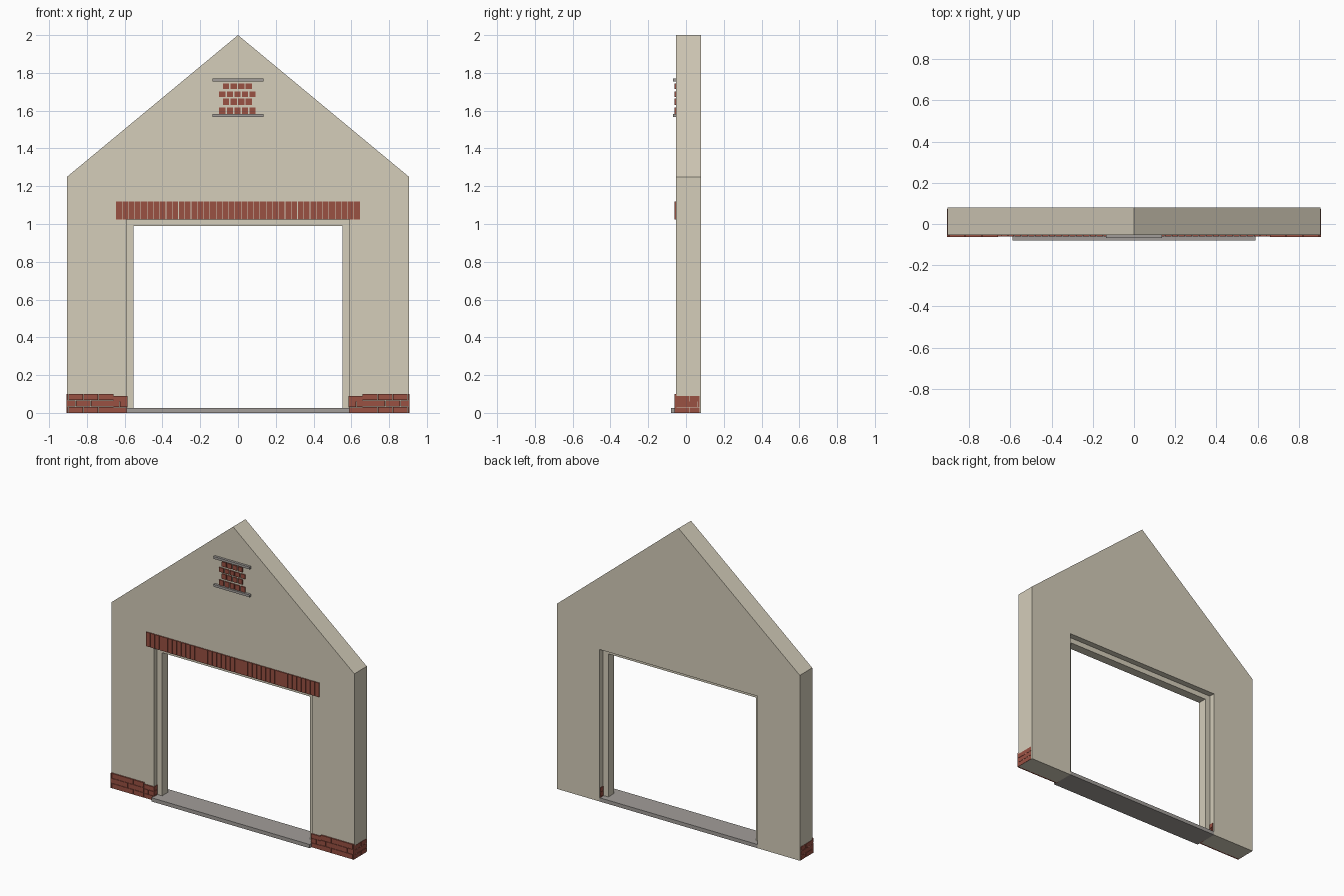
import bpy, bmesh

if "Cube" in bpy.data.objects:
    bpy.data.objects.remove(bpy.data.objects["Cube"])


def material(name, rgb):
    m = bpy.data.materials.new(name)
    m.diffuse_color = (*rgb, 1)
    m.use_nodes = True
    m.node_tree.nodes["Principled BSDF"].inputs["Base Color"].default_value = m.diffuse_color
    return m


CREAM = material("cream_render", (0.66, 0.61, 0.49))
BRICK = material("red_brick", (0.32, 0.082, 0.055))
STONE = material("grey_stone", (0.36, 0.34, 0.32))

FRONT, BACK = -0.053, 0.08      # wall faces
HALF, EAVES, RIDGE = 0.905, 1.25, 2.0
OPEN_X, OPEN_Z = 0.59, 1.025    # doorway half width and height


def finish(name, bm, mat):
    bmesh.ops.recalc_face_normals(bm, faces=bm.faces)
    mesh = bpy.data.meshes.new(name)
    bm.to_mesh(mesh)
    bm.free()
    mesh.materials.append(mat)
    ob = bpy.data.objects.new(name, mesh)
    bpy.context.collection.objects.link(ob)
    return ob


def prism(name, outline, y0, y1, mat):
    """Extrude an x/z outline from y0 to y1."""
    bm = bmesh.new()
    face = bm.faces.new([bm.verts.new((x, y0, z)) for x, z in outline])
    out = bmesh.ops.extrude_face_region(bm, geom=[face])
    for v in out["geom"]:
        if isinstance(v, bmesh.types.BMVert):
            v.co.y = y1
    return finish(name, bm, mat)


def boxes(name, spans, mat):
    """One object from boxes given as (x0, x1, y0, y1, z0, z1)."""
    bm = bmesh.new()
    for x0, x1, y0, y1, z0, z1 in spans:
        vs = bmesh.ops.create_cube(bm, size=1)["verts"]
        for v in vs:
            v.co = (x1 if v.co.x > 0 else x0,
                    y1 if v.co.y > 0 else y0,
                    z1 if v.co.z > 0 else z0)
    return finish(name, bm, mat)


def courses(a0, a1, z0, z1, rows, length, gap):
    """Running-bond rectangles (a, b, z, z) filling a panel."""
    out = []
    pitch = (z1 - z0 + gap) / rows
    for r in range(rows):
        z = z0 + r * pitch
        a = a0 - (length / 2 if r % 2 else 0)
        while a < a1 - 0.004:
            lo, hi = max(a, a0), min(a + length - gap, a1)
            if hi - lo > 0.002:
                out.append((lo, hi, z, z + pitch - gap))
            a += length
    return out


# Wall with doorway, and gable above
prism("wall", [(-HALF, 0), (-OPEN_X, 0), (-OPEN_X, OPEN_Z), (OPEN_X, OPEN_Z),
               (OPEN_X, 0), (HALF, 0), (HALF, EAVES), (-HALF, EAVES)],
      FRONT, BACK, CREAM)
prism("gable", [(-HALF, EAVES), (HALF, EAVES), (0, RIDGE)], FRONT, BACK, CREAM)

# Door frame set back in the opening
prism("door_frame", [(-OPEN_X, 0.025), (-0.552, 0.025), (-0.552, 0.99),
                     (0.552, 0.99), (0.552, 0.025), (OPEN_X, 0.025),
                     (OPEN_X, OPEN_Z), (-OPEN_X, OPEN_Z)], -0.02, 0.04, CREAM)

# Door sill
boxes("door_sill", [(-OPEN_X, OPEN_X, -0.08, BACK, 0, 0.025)], STONE)

# Upright brick lintel
n, gap = 39, 0.003
pitch = (1.29 + gap) / n
boxes("brick_lintel",
      [(-0.645 + i * pitch, -0.645 + (i + 1) * pitch - gap,
        FRONT - 0.007, FRONT + 0.002, OPEN_Z, 1.12) for i in range(n)], BRICK)

# Brick plinth: front panels, outer ends and door reveals
for side, s in (("left", -1), ("right", 1)):
    spans = []
    for a, b, top, t in ((0.587, 0.659, 0.09, 0.008), (0.66, 0.907, 0.1, 0.009)):
        for p, q, z0, z1 in courses(a, b, 0, top, 3, 0.08, 0.002):
            x0, x1 = sorted((s * p, s * q))
            spans.append((x0, x1, FRONT - t, FRONT + 0.002, z0, z1))
    for a, b in ((0.902, 0.907), (OPEN_X - 0.004, OPEN_X + 0.002)):
        x0, x1 = sorted((s * a, s * b))
        for p, q, z0, z1 in courses(FRONT - 0.007, 0.072, 0, 0.09, 3, 0.08, 0.002):
            spans.append((x0, x1, p, q, z0, z1))
    boxes(side + "_plinth", spans, BRICK)

# Small brick panel in the gable, between two stone ledges
rows = ((1.583, 1.618, 5), (1.631, 1.664, 4), (1.673, 1.702, 5), (1.714, 1.745, 4))
spans = []
for z0, z1, count in rows:
    for i in range(count):
        x = -0.003 + (i - (count - 1) / 2) * 0.04
        spans.append((x - 0.0165, x + 0.0165, FRONT - 0.007, FRONT + 0.002, z0, z1))
boxes("gable_bricks", spans, BRICK)
boxes("gable_ledges", [(-0.135, 0.135, FRONT - 0.016, FRONT + 0.002, z, z + 0.016)
                       for z in (1.566, 1.754)], STONE)
